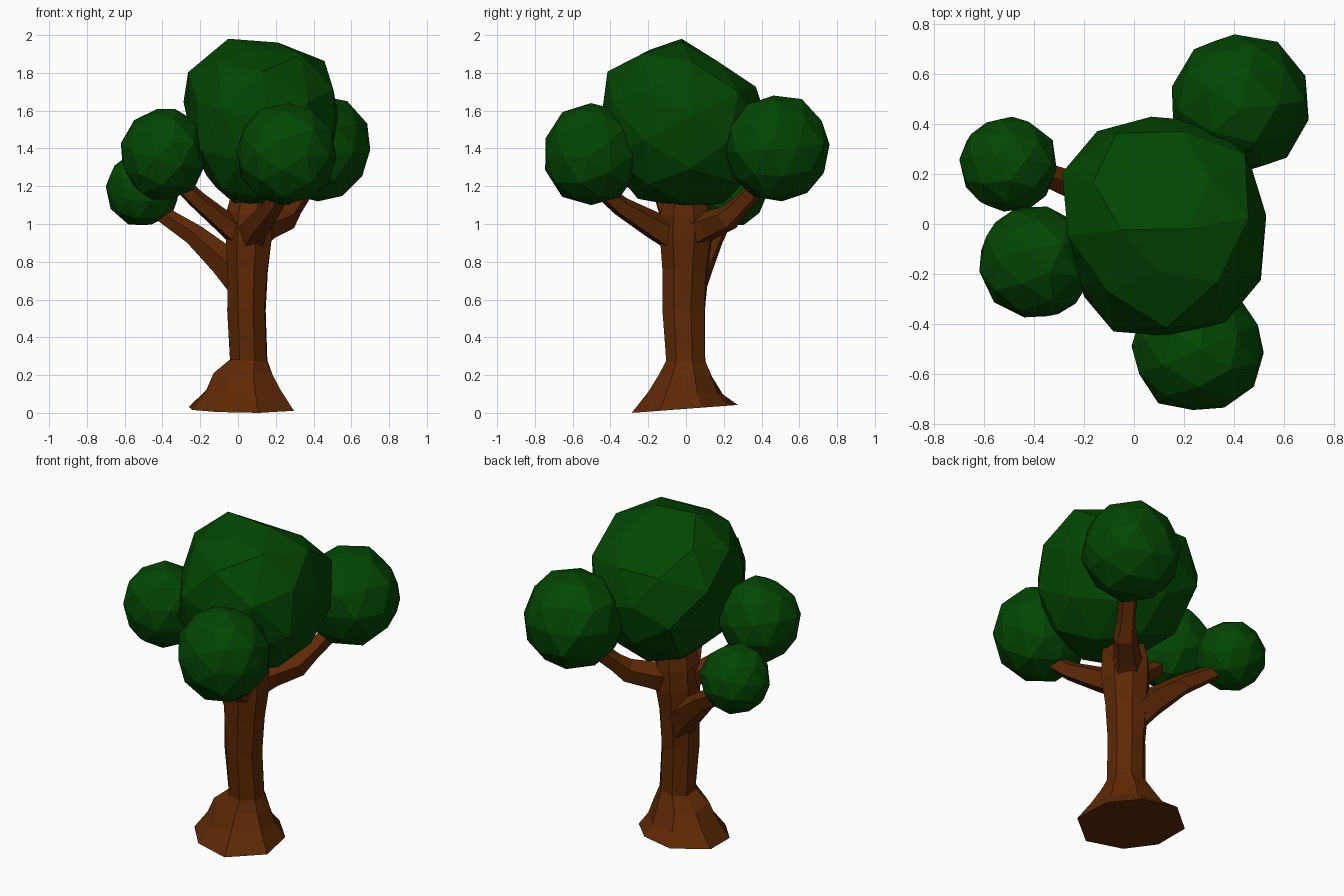
import bpy, bmesh, math, random
from mathutils import Vector

if "Cube" in bpy.data.objects:
    bpy.data.objects.remove(bpy.data.objects["Cube"])

random.seed(4)


def material(name, colour):
    m = bpy.data.materials.new(name)
    m.diffuse_color = (*colour, 1)
    m.use_nodes = True
    m.node_tree.nodes["Principled BSDF"].inputs["Base Color"].default_value = m.diffuse_color
    return m


BARK = material("brown bark", (0.112, 0.022, 0.0015))
LEAF = material("dark green leaves", (0.001, 0.062, 0.001))


def finish(bm, name, mat):
    bmesh.ops.recalc_face_normals(bm, faces=bm.faces)
    me = bpy.data.meshes.new(name)
    bm.to_mesh(me)
    bm.free()
    me.materials.append(mat)
    ob = bpy.data.objects.new(name, me)
    bpy.context.collection.objects.link(ob)
    return ob


def skin(bm, rings):
    """Join equal rings of vertices and cap both ends."""
    n = len(rings[0])
    for a, b in zip(rings, rings[1:]):
        for i in range(n):
            j = (i + 1) % n
            bm.faces.new((a[i], a[j], b[j], b[i]))
    bm.faces.new(rings[0][::-1])
    bm.faces.new(rings[-1])


def branch(name, path, sides=5):
    """Tapered faceted limb through (x, y, z, radius) points."""
    bm = bmesh.new()
    pts = [Vector(p[:3]) for p in path]
    rings = []
    for k, p in enumerate(pts):
        d = (pts[min(k + 1, len(pts) - 1)] - pts[max(k - 1, 0)]).normalized()
        u = d.cross(Vector((0, 0, 1))).normalized()
        v = u.cross(d)
        r = path[k][3]
        rings.append([bm.verts.new(p + r * (math.cos(t) * u + math.sin(t) * v))
                      for t in (math.tau * i / sides + 0.3 for i in range(sides))])
    skin(bm, rings)
    finish(bm, name, BARK)


def foliage(name, lo, hi, cuts=(), grow=1.03, jitter=0.03):
    """Low-poly ball filling a box, trimmed by (point, outward normal) planes."""
    bm = bmesh.new()
    bmesh.ops.create_icosphere(bm, subdivisions=2, radius=1)
    lo, hi = Vector(lo), Vector(hi)
    mid, half = (lo + hi) / 2, (hi - lo) / 2
    turn = random.uniform(0, 6)
    c, s = math.cos(turn), math.sin(turn)
    planes = [(Vector(p), Vector(n).normalized()) for p, n in cuts]
    for v in bm.verts:
        x, y, z = v.co * grow * random.uniform(1 - jitter, 1 + jitter)
        y, z = c * y - s * z, s * y + c * z
        x, y = c * x - s * y, s * x + c * y
        v.co = mid + Vector((x * half.x, y * half.y, z * half.z))
        for p, n in planes:
            v.co -= n * max(0, (v.co - p).dot(n))
        for a in range(3):
            v.co[a] = min(max(v.co[a], lo[a]), hi[a])
    # wrap the trimmed points in one clean faceted shell
    pts = [v.co.copy() for v in bm.verts]
    bm.clear()
    verts = [bm.verts.new(p) for p in pts]
    bmesh.ops.convex_hull(bm, input=verts)
    bmesh.ops.delete(bm, geom=[v for v in bm.verts if not v.link_faces], context='VERTS')
    finish(bm, name, LEAF)


# Trunk with flared foot: z, centre x, centre y, radius x, radius y
profile = [(0.02, 0.01, 0.0, 0.29, 0.275), (0.11, 0.025, 0.0, 0.205, 0.20),
           (0.20, 0.03, 0.0, 0.16, 0.145), (0.28, 0.055, 0.0, 0.105, 0.11),
           (0.55, 0.047, -0.01, 0.105, 0.118), (0.75, 0.05, -0.005, 0.116, 0.127),
           (0.92, 0.055, 0.0, 0.13, 0.145), (1.05, 0.06, 0.0, 0.13, 0.14),
           (1.25, 0.08, 0.0, 0.10, 0.10)]
bm = bmesh.new()
rings = []
for k, (z, cx, cy, rx, ry) in enumerate(profile):
    ring = []
    for i in range(8):
        t = math.tau * (i + 0.4) / 8
        j = random.uniform(0.96, 1.05)
        if k < 2:  # the foot is longer along one diagonal
            j *= 1 - 0.09 * math.sin(2 * t)
        y = cy + ry * math.sin(t) * j
        # the foot is cut off on a slight slope
        dz = 0.075 * y if k == 0 else random.uniform(-0.015, 0.015)
        ring.append(bm.verts.new((cx + rx * math.cos(t) * j, y, z + dz)))
    rings.append(ring)
low = min(v.co.z for v in rings[0])
for v in rings[0]:
    v.co.z -= low
skin(bm, rings)
finish(bm, "trunk", BARK)

# Branches
branch("left_back_branch", [(0.03, 0.03, 0.68, 0.09), (-0.07, 0.075, 0.80, 0.085),
                            (-0.23, 0.15, 0.94, 0.06), (-0.46, 0.24, 1.09, 0.04)])
branch("left_front_branch", [(0.04, -0.03, 0.92, 0.08), (-0.10, -0.08, 1.03, 0.06),
                             (-0.22, -0.12, 1.13, 0.05), (-0.36, -0.15, 1.27, 0.045)])
branch("right_front_branch", [(0.06, -0.04, 0.92, 0.09), (0.10, -0.17, 0.99, 0.075),
                              (0.18, -0.34, 1.09, 0.055), (0.25, -0.47, 1.20, 0.045)])
branch("right_back_branch", [(0.07, 0.02, 0.95, 0.10), (0.15, 0.12, 0.99, 0.08),
                             (0.25, 0.22, 1.03, 0.07), (0.29, 0.28, 1.09, 0.055),
                             (0.40, 0.44, 1.26, 0.05)])

# Foliage balls; the crown has flattened slopes
foliage("crown_foliage", (-0.31, -0.45, 1.09), (0.53, 0.43, 2.0),
        [((0.06, -0.04, 2.0), (0, 0.555, 0.832)),
         ((0.06, -0.04, 2.0), (0, -0.457, 0.889)),
         ((0.06, -0.04, 2.0), (0.25, 0, 0.97)),
         ((-0.31, 0, 1.60), (-0.93, 0, -0.364)),
         ((-0.185, 0, 1.28), (-0.79, 0, -0.61)),
         ((-0.26, -0.06, 1.5), (-0.97, -0.25, 0))], 1.06)
foliage("right_back_foliage", (0.15, 0.21, 1.12), (0.70, 0.76, 1.68))
foliage("right_front_foliage", (-0.01, -0.755, 1.10), (0.52, -0.25, 1.64))
foliage("left_front_foliage", (-0.62, -0.38, 1.13), (-0.17, 0.07, 1.61))
foliage("left_back_foliage", (-0.70, 0.05, 0.99), (-0.31, 0.43, 1.38))
